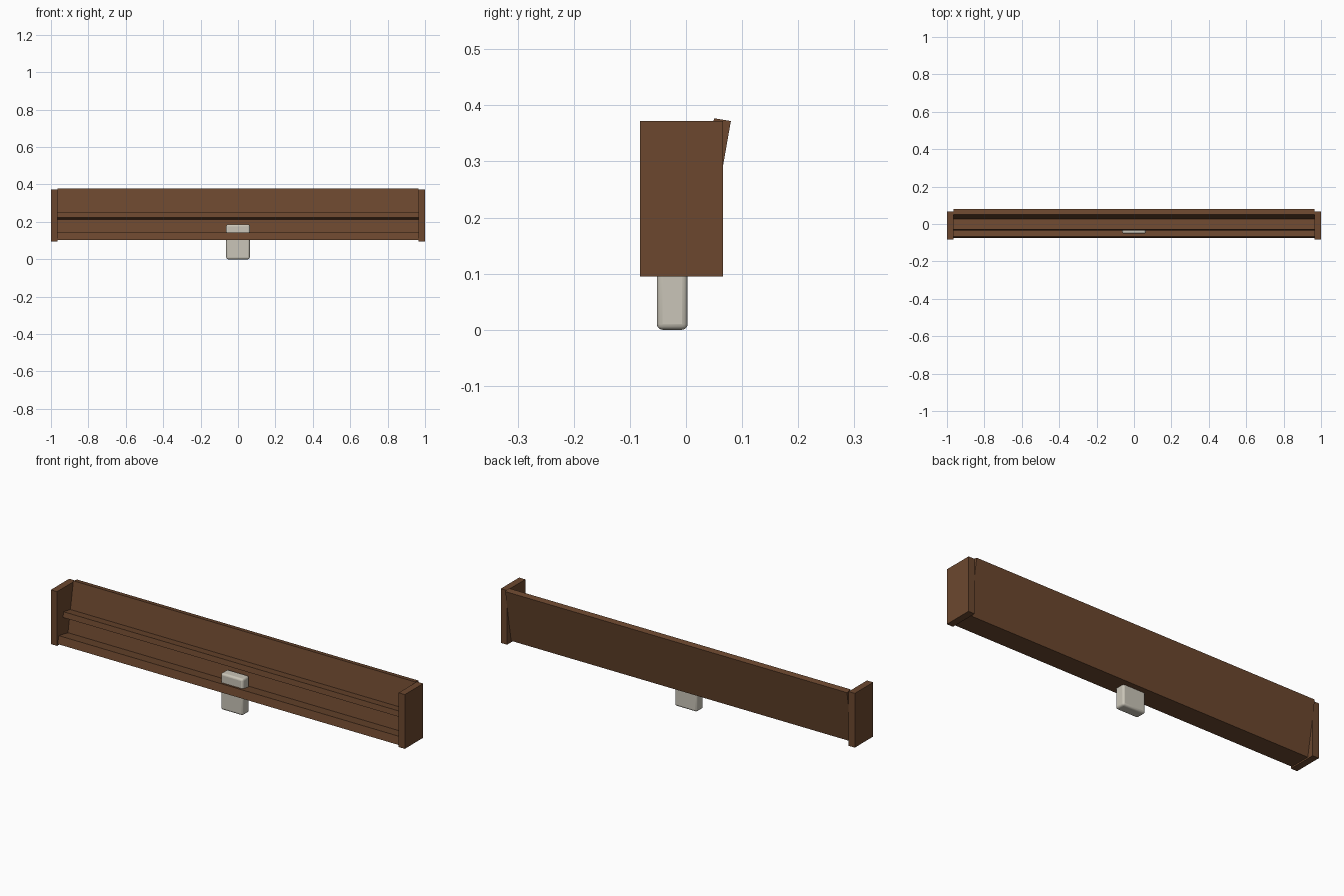
import bpy
import bmesh
import math

cube = bpy.data.objects.get("Cube")
if cube:
    bpy.data.objects.remove(cube, do_unlink=True)


def make_material(name, rgb):
    mat = bpy.data.materials.new(name)
    mat.use_nodes = True
    mat.diffuse_color = (*rgb, 1)
    mat.node_tree.nodes["Principled BSDF"].inputs["Base Color"].default_value = (*rgb, 1)
    return mat


wood = make_material("brown wood", (0.15, 0.064, 0.028))
stone = make_material("pale stone", (0.59, 0.56, 0.48))


def extrude_profile(name, profile, x0, x1, mat):
    """Sweep a (y, z) outline along x from x0 to x1."""
    bm = bmesh.new()
    face = bm.faces.new([bm.verts.new((x0, y, z)) for y, z in profile])
    swept = bmesh.ops.extrude_face_region(bm, geom=[face])["geom"]
    verts = [g for g in swept if isinstance(g, bmesh.types.BMVert)]
    bmesh.ops.translate(bm, verts=verts, vec=(x1 - x0, 0, 0))
    bmesh.ops.recalc_face_normals(bm, faces=bm.faces)
    mesh = bpy.data.meshes.new(name)
    bm.to_mesh(mesh)
    bm.free()
    mesh.materials.append(mat)
    obj = bpy.data.objects.new(name, mesh)
    bpy.context.collection.objects.link(obj)
    return obj


def box_profile(y0, y1, z0, z1):
    return [(y0, z0), (y1, z0), (y1, z1), (y0, z1)]


LEAN = math.tan(math.radians(10))
INNER, BOTTOM = 0.965, 0.102


def board_front(z):
    return 0.05 - LEAN * (0.377 - z)


# Back board, leaning backwards
extrude_profile("back_board", [
    (board_front(BOTTOM), BOTTOM), (board_front(BOTTOM) + 0.031, BOTTOM),
    (0.08, 0.372), (0.05, 0.377)], -INNER, INNER, wood)

# Upper ledge, square to the leaning board
extrude_profile("upper_ledge", [
    (-0.034, 0.222), (0.024, 0.212), (0.03, 0.239), (-0.029, 0.249)],
    -INNER, INNER, wood)

# Lower shelf with a flat underside
extrude_profile("lower_shelf", [
    (-0.076, BOTTOM), (0.006, BOTTOM), (0.01, 0.128), (-0.068, 0.142)],
    -INNER, INNER, wood)

# Upright end blocks
for side, name in ((-1, "right_end_block"), (1, "left_end_block")):
    extrude_profile(name, box_profile(-0.082, 0.066, 0.095, 0.372),
                    side * INNER, side, wood)

# Rounded peg set through the lower shelf
peg = extrude_profile("peg", box_profile(-0.052, 0.003, 0, 0.186), -0.063, 0.063, stone)
bevel = peg.modifiers.new("rounded edges", "BEVEL")
bevel.width = 0.01
bevel.segments = 3
bpy.context.view_layer.objects.active = peg
peg.select_set(True)
bpy.ops.object.shade_smooth_by_angle(angle=math.radians(40))
